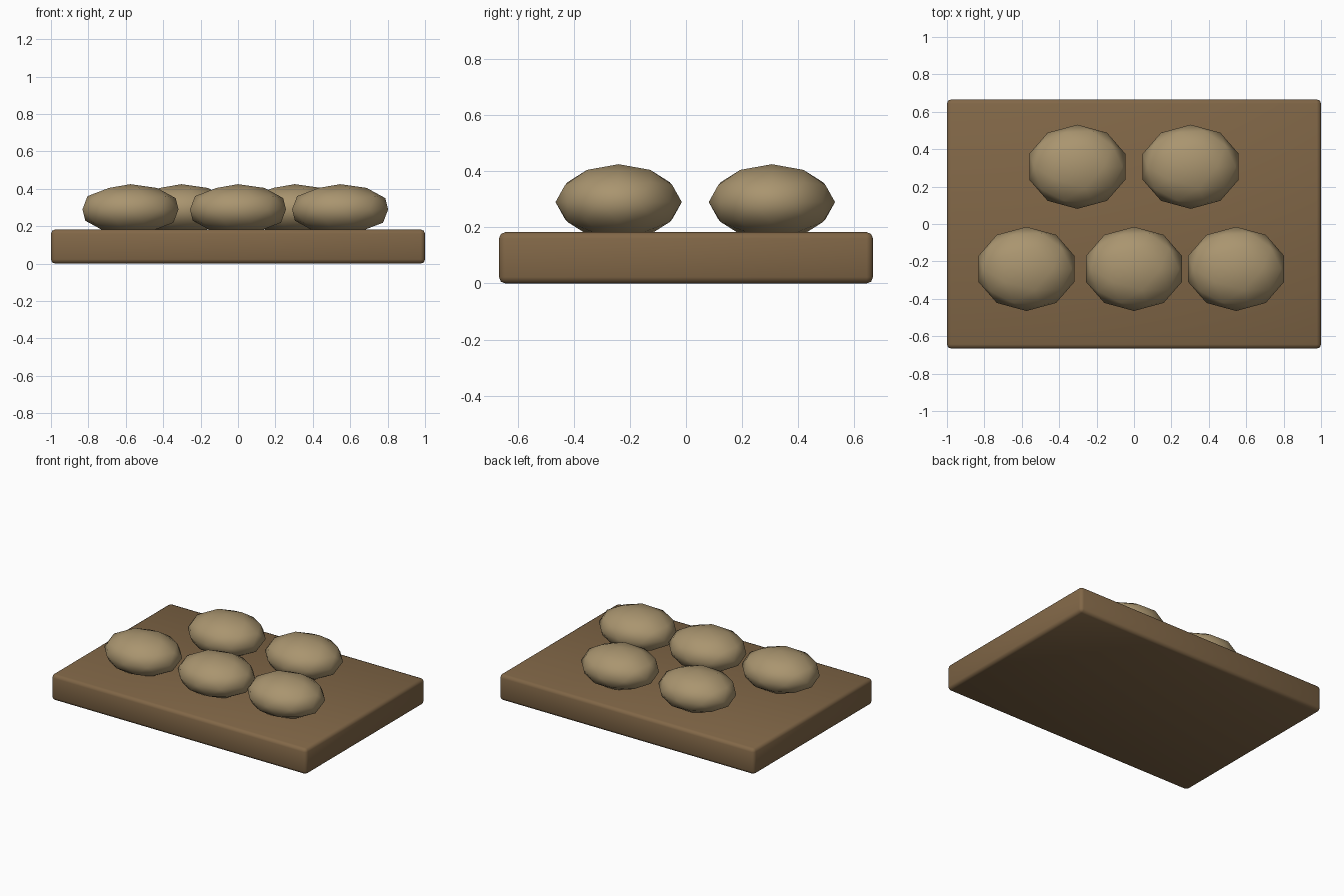
import bpy
import math

if "Cube" in bpy.data.objects:
    bpy.data.objects.remove(bpy.data.objects["Cube"])


def material(name, rgb):
    m = bpy.data.materials.new(name)
    m.diffuse_color = (*rgb, 1)
    m.use_nodes = True
    m.node_tree.nodes["Principled BSDF"].inputs["Base Color"].default_value = m.diffuse_color
    return m


wood = material("brown wood", (0.22, 0.135, 0.063))
crust = material("pale crust", (0.40, 0.30, 0.16))

# Board with softened edges
bpy.ops.mesh.primitive_cube_add(size=1, location=(0, 0, 0.0915))
board = bpy.context.object
board.name = "board"
board.scale = (2, 1.333, 0.183)
bpy.ops.object.transform_apply(location=False, rotation=False, scale=True)
bevel = board.modifiers.new("soft edges", 'BEVEL')
bevel.width = 0.023
bevel.segments = 2
board.data.materials.append(wood)
bpy.ops.object.shade_smooth()

# Five rounded loaves, sunk slightly into the board
spots = [(-0.575, -0.24), (0, -0.24), (0.546, -0.24), (-0.303, 0.306), (0.303, 0.306)]
for i, (x, y) in enumerate(spots):
    bpy.ops.mesh.primitive_ico_sphere_add(subdivisions=2, radius=1, location=(x, y, 0.29))
    loaf = bpy.context.object
    loaf.name = f"loaf_{i + 1}"
    loaf.scale = (0.27, 0.225, 0.135)
    bpy.ops.object.transform_apply(location=False, rotation=False, scale=True)
    loaf.data.materials.append(crust)
    bpy.ops.object.shade_smooth()
